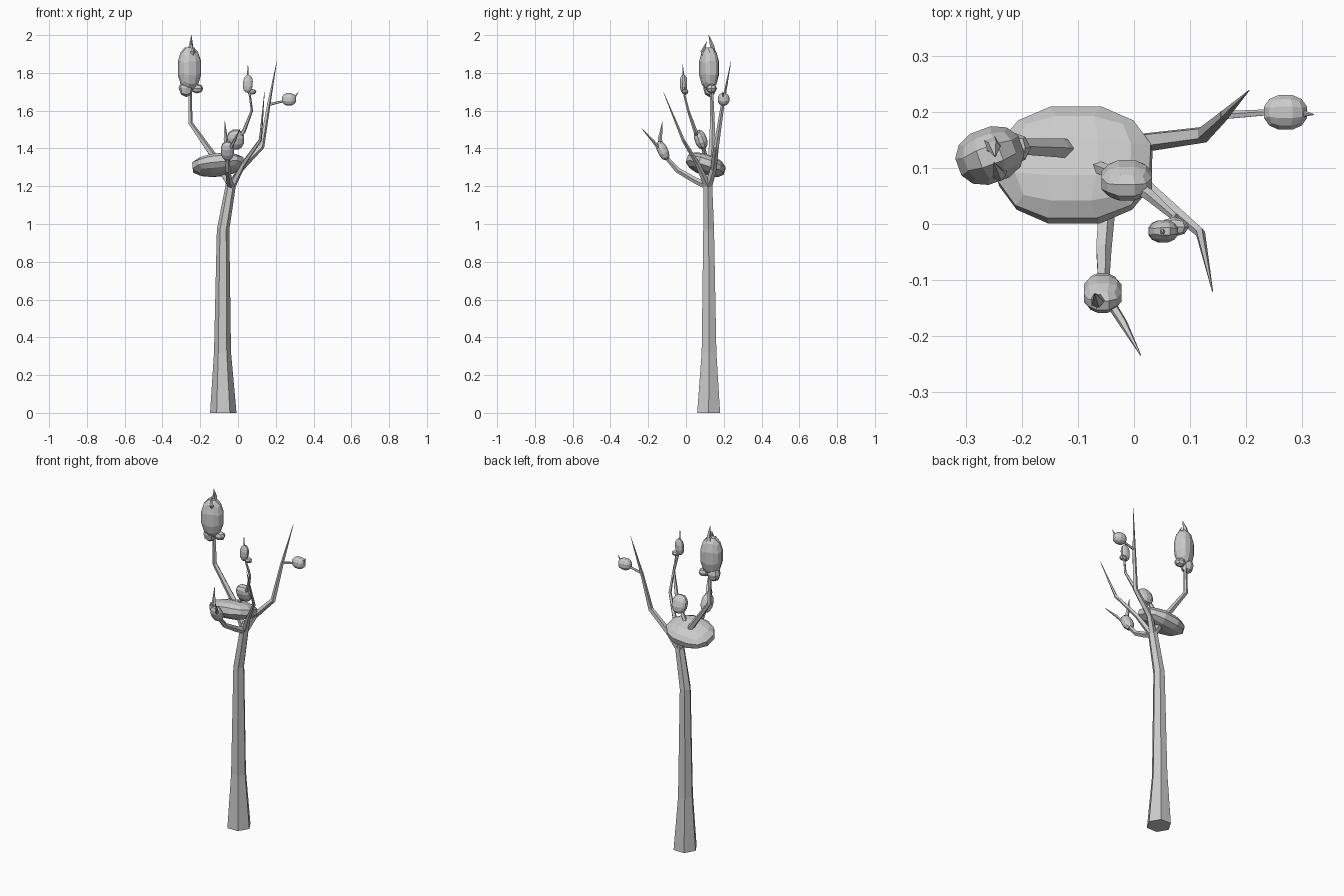
import bpy, bmesh
from mathutils import Vector, Euler
from math import sin, cos, pi, radians

if "Cube" in bpy.data.objects:
    bpy.data.objects.remove(bpy.data.objects["Cube"])


def finish(bm, name):
    bmesh.ops.recalc_face_normals(bm, faces=bm.faces)
    me = bpy.data.meshes.new(name)
    bm.to_mesh(me)
    bm.free()
    ob = bpy.data.objects.new(name, me)
    bpy.context.collection.objects.link(ob)
    return ob


def limb(name, pts, sides=5):
    """Tapered faceted tube through (x, y, z, radius) points."""
    bm = bmesh.new()
    ps = [Vector(p[:3]) for p in pts]
    run = (ps[-1] - ps[0]).normalized()
    ref = Vector((0, 1, 0)) if abs(run.x) > 0.7 else Vector((1, 0, 0))
    rings = []
    for i, p in enumerate(ps):
        if sides == 6:
            t = Vector((0, 0, 1))          # trunk rings stay level
        else:
            t = Vector()
            if i > 0:
                t += (p - ps[i - 1]).normalized()
            if i < len(ps) - 1:
                t += (ps[i + 1] - p).normalized()
            t.normalize()
        u = (ref - t * ref.dot(t)).normalized()
        v = t.cross(u)
        rings.append([bm.verts.new(p + (u * cos(a) + v * sin(a)) * pts[i][3])
                      for a in [2 * pi * k / sides for k in range(sides)]])
    for a, b in zip(rings, rings[1:]):
        for k in range(sides):
            n = (k + 1) % sides
            bm.faces.new((a[k], a[n], b[n], b[k]))
    bm.faces.new(rings[0])
    bm.faces.new(rings[-1])
    return finish(bm, name)


def clump(name, loc, radii, tilt=(0, 0, 0), cuts=2):
    """Low-poly foliage blob: subdivided cube pushed to an ellipsoid."""
    bm = bmesh.new()
    bmesh.ops.create_cube(bm, size=2)
    bmesh.ops.subdivide_edges(bm, edges=bm.edges[:], cuts=cuts, use_grid_fill=True)
    rot = Euler([radians(a) for a in tilt]).to_matrix()
    for vert in bm.verts:
        d = vert.co.normalized() * 1.03
        vert.co = Vector(loc) + rot @ Vector([d[i] * radii[i] for i in range(3)])
    return finish(bm, name)


# Trunk
limb("trunk", [(-.078, .12, 0, .07), (-.082, .122, .32, .045), (-.079, .12, .97, .033),
               (-.036, .115, 1.22, .027), (-.03, .115, 1.25, .02)], 6)

# Main branches
limb("left_branch", [(-.035, .118, 1.2, .022), (-.13, .135, 1.36, .018), (-.253, .14, 1.535, .013),
                     (-.255, .135, 1.7, .01), (-.255, .13, 1.9, .008)])
limb("right_branch", [(-.035, .118, 1.2, .022), (.01, .145, 1.29, .018), (.125, .16, 1.41, .015),
                      (.16, .192, 1.62, .01), (.205, .238, 1.86, .001)])
limb("front_branch", [(-.038, .115, 1.2, .02), (-.048, .05, 1.23, .017), (-.055, -.045, 1.285, .015),
                      (-.055, -.12, 1.37, .01), (-.02, -.175, 1.44, .008), (.012, -.234, 1.505, .001)])
limb("front_right_branch", [(-.033, .115, 1.2, .02), (.03, .06, 1.32, .013), (.118, -.015, 1.445, .009),
                            (.14, -.12, 1.7, .001)])
limb("middle_branch", [(-.085, .108, 1.33, .013), (-.03, .088, 1.42, .011), (.03, .05, 1.49, .011),
                       (.073, .012, 1.6, .007), (.062, -.008, 1.68, .006),
                       (.05, -.012, 1.77, .006), (.053, -.018, 1.845, .001)])

# Side twigs and tips
limb("right_twig", [(.155, .193, 1.63, .008), (.23, .198, 1.648, .006), (.3, .197, 1.67, .007), (.32, .195, 1.7, .001)])
limb("front_twig", [(-.056, -.13, 1.39, .01), (-.066, -.138, 1.45, .012), (-.07, -.124, 1.545, .001)])
limb("crown_tip", [(-.255, .14, 1.9, .02), (-.25, .138, 1.945, .012), (-.247, .12, 2.0, .001)])
limb("crown_side_tip", [(-.245, .115, 1.87, .02), (-.24, .088, 1.915, .012), (-.25, .11, 1.965, .001)])

# Foliage clumps
clump("large_foliage", (-.105, .105, 1.313), (.146, .112, .055), (-18, -6, 0))
clump("crown_foliage", (-.257, .122, 1.825), (.064, .052, .118), (0, 0, 20))
clump("crown_lower_foliage", (-.275, .125, 1.72), (.038, .033, .047), cuts=1)
clump("crown_side_foliage", (-.217, .135, 1.717), (.032, .028, .025), cuts=1)
clump("middle_foliage", (-.013, .078, 1.447), (.048, .034, .056), (20, 0, 0))
clump("upper_foliage", (.052, -.013, 1.742), (.027, .021, .05), (0, 5, 0))
clump("upper_side_foliage", (.072, -.005, 1.7), (.025, .017, .015), cuts=1)
clump("right_foliage", (.27, .199, 1.66), (.041, .033, .035))
clump("front_foliage", (-.056, -.123, 1.388), (.036, .029, .056), (25, 0, 0))

# Centre the model on its bounding box
obs = list(bpy.context.collection.objects)
